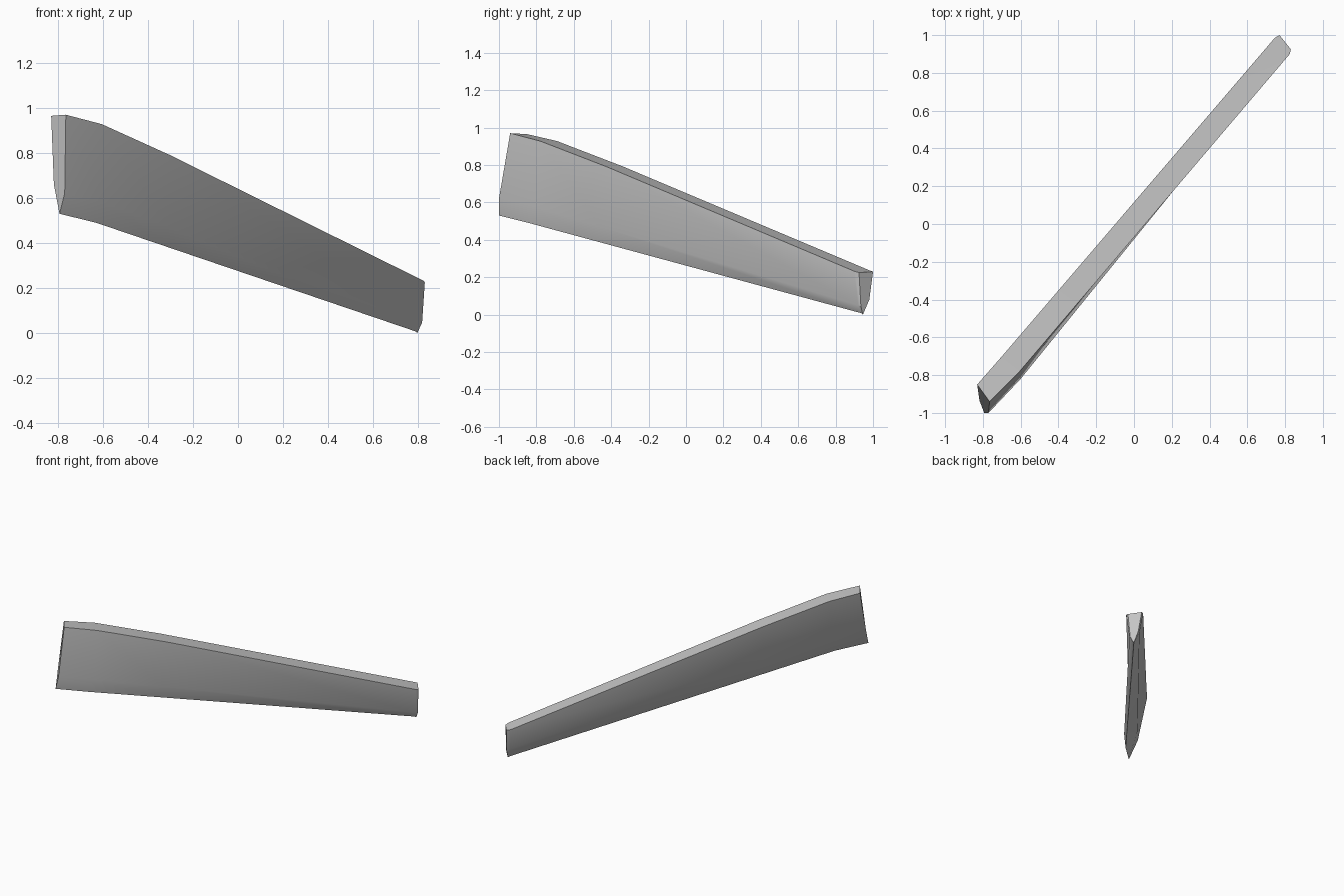
import bpy
import bmesh
import math
from mathutils import Vector

cube = bpy.data.objects.get("Cube")
if cube:
    bpy.data.objects.remove(cube, do_unlink=True)


def make_material(name, colour):
    material = bpy.data.materials.new(name)
    material.use_nodes = True
    material.diffuse_color = colour
    material.node_tree.nodes["Principled BSDF"].inputs["Base Color"].default_value = colour
    return material


def section(*points):
    """Cross-section order: top left, top right, lower right, keel, lower left."""
    return [Vector(p) for p in points]


def blend(first, second, factor, crown):
    """Section between two others, with its top edge raised slightly."""
    ring = [a.lerp(b, factor) for a, b in zip(first, second)]
    for corner in ring[:2]:
        corner.z += crown
    return ring


def loft(name, rings, material, crease_angle):
    bm = bmesh.new()
    loops = [[bm.verts.new(p) for p in ring] for ring in rings]
    count = len(loops[0])
    for near, far in zip(loops, loops[1:]):
        for i in range(count):
            j = (i + 1) % count
            bm.faces.new((near[i], near[j], far[j], far[i]))
    bm.faces.new(loops[0])
    bm.faces.new(loops[-1])
    bmesh.ops.recalc_face_normals(bm, faces=bm.faces[:])
    mesh = bpy.data.meshes.new(name)
    bm.to_mesh(mesh)
    bm.free()
    mesh.materials.append(material)
    obj = bpy.data.objects.new(name, mesh)
    bpy.context.collection.objects.link(obj)
    bpy.ops.object.select_all(action="DESELECT")
    obj.select_set(True)
    bpy.context.view_layer.objects.active = obj
    bpy.ops.object.shade_smooth_by_angle(angle=crease_angle)
    return obj


# Wide upper end
root = section((-0.83, -0.85, 0.965), (-0.765, -0.94, 0.97), (-0.77, -1.0, 0.62),
               (-0.793, -1.0, 0.53), (-0.818, -0.935, 0.66))
# Bend where the straight taper begins
shoulder = section((-0.69, -0.69, 0.928), (-0.605, -0.78, 0.928), (-0.6, -0.82, 0.58),
                   (-0.63, -0.84, 0.49), (-0.665, -0.755, 0.61))
# Narrow lower end and its rounded cap
tip = section((0.745, 0.985, 0.235), (0.825, 0.9, 0.232), (0.813, 0.92, 0.05),
              (0.79, 0.94, 0.007), (0.765, 0.97, 0.08))
cap = section((0.77, 1.0, 0.23), (0.83, 0.925, 0.225), (0.818, 0.935, 0.045),
              (0.796, 0.946, 0), (0.785, 0.98, 0.08))

# Tapered blade
grey = make_material("plain grey", (0.55, 0.55, 0.55, 1))
loft("tapered_blade", [root, shoulder, blend(shoulder, tip, 0.21, 0.01), tip, cap],
     grey, math.radians(32))
